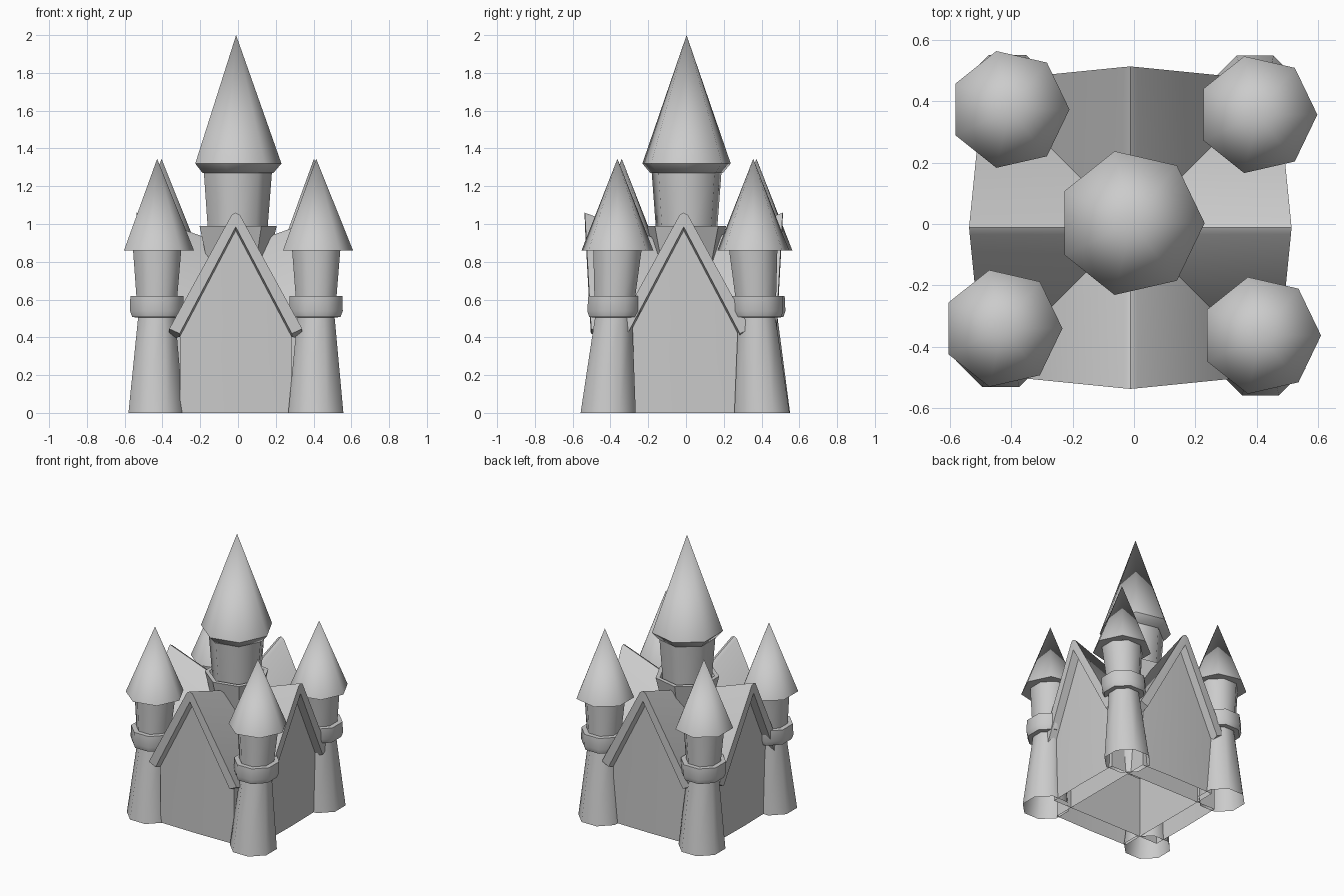
import bpy, bmesh, math
from mathutils import Matrix

if "Cube" in bpy.data.objects:
    bpy.data.objects.remove(bpy.data.objects["Cube"])

SHIFT = -0.012  # body sits slightly off the grid centre


def make(name, verts, faces, angle=55):
    me = bpy.data.meshes.new(name)
    me.from_pydata(verts, [], faces)
    bm = bmesh.new()
    bm.from_mesh(me)
    bmesh.ops.remove_doubles(bm, verts=bm.verts, dist=1e-5)
    bmesh.ops.recalc_face_normals(bm, faces=bm.faces)
    bm.to_mesh(me)
    bm.free()
    ob = bpy.data.objects.new(name, me)
    bpy.context.collection.objects.link(ob)
    bpy.ops.object.select_all(action='DESELECT')
    ob.select_set(True)
    bpy.context.view_layer.objects.active = ob
    bpy.ops.object.shade_smooth_by_angle(angle=math.radians(angle))
    return ob


def lathe(name, profile, n, centre, phase=0.0, angle=55):
    """Revolve (radius, z) points; centre(z) lets the axis lean."""
    verts, faces = [], []
    for r, z in profile:
        cx, cy = centre(z)
        for k in range(n):
            a = phase + 2 * math.pi * k / n
            verts.append((cx + r * math.cos(a), cy + r * math.sin(a), z))
    for i in range(len(profile) - 1):
        for k in range(n):
            a, b = i * n + k, i * n + (k + 1) % n
            if profile[i + 1][0] == 0:
                faces.append((a, b, a + n))
            elif profile[i][0] == 0:
                faces.append((a, b + n, a + n))
            else:
                faces.append((a, b, b + n, a + n))
    return make(name, verts, faces, angle)


# Corner turrets: base centre leaning to top centre
corners = {
    "front_left": ((-0.434, -0.385), (-0.428, -0.340)),
    "front_right": ((0.412, -0.412), (0.414, -0.363)),
    "back_left": ((-0.412, 0.405), (-0.405, 0.373)),
    "back_right": ((0.394, 0.402), (0.402, 0.356)),
}
for label, (lo, hi) in corners.items():
    def axis(z, lo=lo, hi=hi):
        t = min(z / 0.86, 1)
        return tuple(p + (q - p) * t for p, q in zip(lo, hi))
    oct_phase = math.pi / 8
    lathe(label + "_turret_base", [(0.158, 0), (0.106, 0.51)], 8, axis, oct_phase)
    lathe(label + "_turret_collar",
          [(0.10, 0.505), (0.140, 0.507), (0.153, 0.54), (0.152, 0.62), (0.117, 0.62)],
          8, axis, oct_phase, 50)
    lathe(label + "_turret_shaft", [(0.117, 0.615), (0.138, 0.86)], 8, axis, oct_phase)
    lathe(label + "_turret_roof", [(0.13, 0.86), (0.195, 0.86), (0, 1.345)], 7, axis)

# Central tower


def mid(z):
    return (-0.01, 0.003)


lathe("tower_shaft", [(0.163, 0.93), (0.19, 1.28)], 7, mid)
lathe("tower_crown", [(0.165, 0.78), (0.215, 0.99), (0.185, 0.99), (0.16, 0.94)],
      7, mid, 0, 30)
lathe("tower_roof", [(0.18, 1.27), (0.197, 1.27), (0.24, 1.32), (0, 2.0)], 7, mid)

# Four gabled arms, open underneath
for k, side in enumerate(("front", "right", "back", "left")):
    turn = Matrix.Translation((SHIFT, SHIFT, 0)) @ Matrix.Rotation(k * math.pi / 2, 4, 'Z')

    # Bowed gable wall, set back under the roof edge
    wall = make(side + "_gable_wall",
                [(-.295, -.44, 0), (0, -.445, 0), (.295, -.44, 0),
                 (-.295, -.44, .46), (0, -.46, .46), (.295, -.44, .46), (0, -.47, 1.0)],
                [(0, 1, 4, 3), (1, 2, 5, 4), (3, 4, 6), (4, 5, 6)])
    wall.matrix_world = turn

    # Side wall of the crossing arm
    inner = make(side + "_inner_wall",
                 [(-.44, -.295, 0), (.44, -.295, 0), (.44, -.295, .44), (-.44, -.295, .44)],
                 [(0, 1, 2, 3)])
    inner.matrix_world = turn

    # Roof: section of (x, outer y, outer z). The top runs to the valleys while
    # the ridge dips to the centre; the underside stops at the gable wall.
    top = [(0, -.525, 1.06), (.022, -.523, 1.048), (.352, -.49, .445)]
    ring = top + [(.297, -.492, .42), (0, -.523, .985)]
    ring += [(-x, y, z) for x, y, z in ring[3:0:-1]]
    n = len(ring)
    verts = list(ring)
    for i, (x, y, z) in enumerate(ring):
        inner_y = -.44 if i in (3, 4, 5) else -abs(x)
        verts.append((x, inner_y, z - 0.36 * (inner_y - y)))
    faces = [(i, (i + 1) % n, (i + 1) % n + n, i + n) for i in range(n)]
    faces += [(0, 1, 4), (1, 2, 3, 4), (0, 4, 7), (7, 4, 5, 6)]
    roof = make(side + "_gable_roof", verts, faces, 50)
    roof.matrix_world = turn
